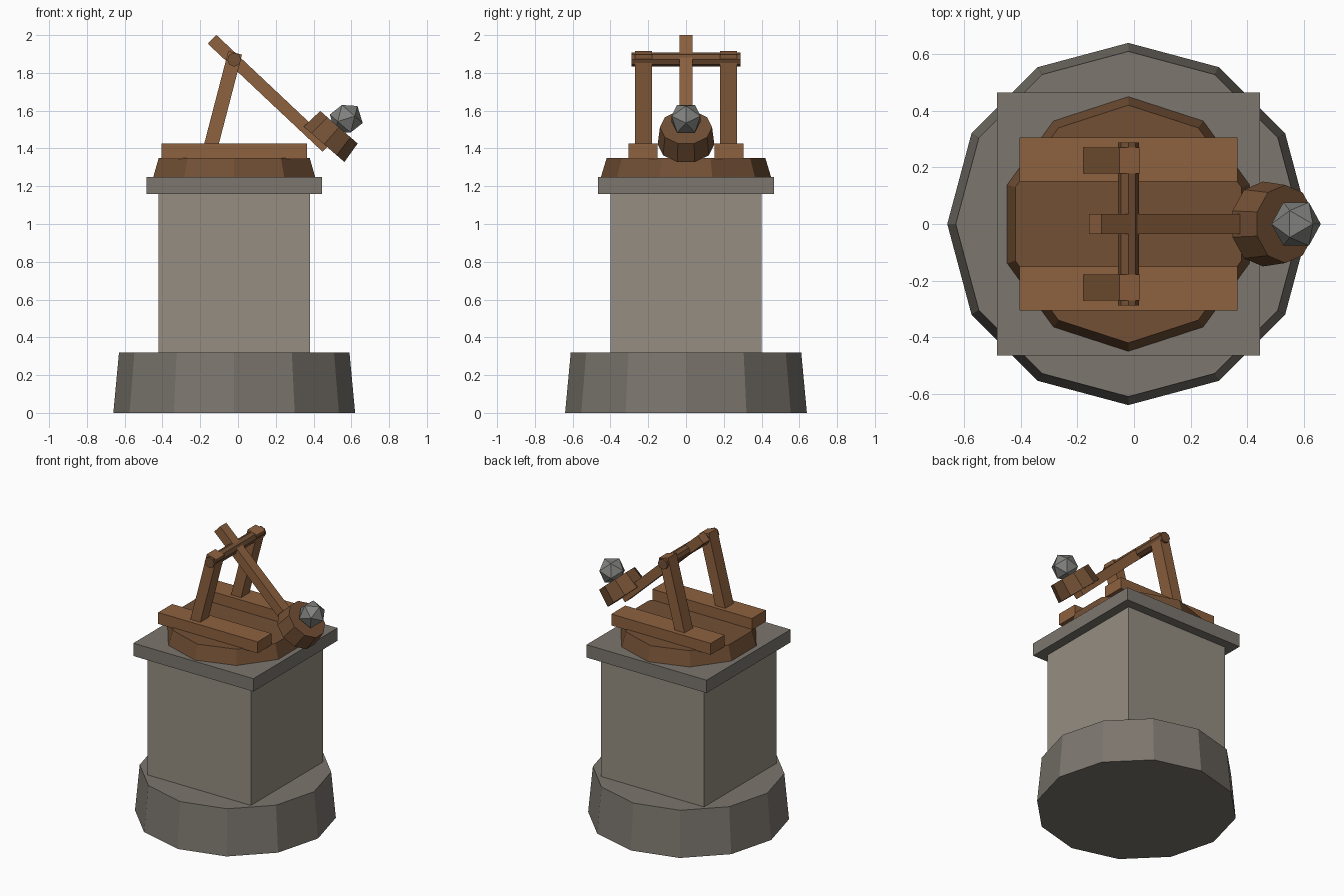
import bpy
from math import radians, atan2, hypot
from mathutils import Vector, Matrix

if "Cube" in bpy.data.objects:
    bpy.data.objects.remove(bpy.data.objects["Cube"])

CX = -0.02  # tower axis


def material(name, rgb):
    m = bpy.data.materials.new(name)
    m.diffuse_color = (*rgb, 1)
    m.use_nodes = True
    m.node_tree.nodes["Principled BSDF"].inputs["Base Color"].default_value = m.diffuse_color
    return m


BASE = material("dark_stone", (0.20, 0.18, 0.155))
STONE = material("pale_stone", (0.30, 0.27, 0.22))
WOOD = material("wood", (0.27, 0.12, 0.05))
DARK = material("dark_wood", (0.17, 0.08, 0.035))
IRON = material("shot_grey", (0.22, 0.22, 0.21))


def finish(name, mat):
    ob = bpy.context.object
    ob.name = name
    ob.data.materials.append(mat)
    return ob


def box(name, centre, size, mat, tilt=0):
    bpy.ops.mesh.primitive_cube_add(size=1)
    ob = finish(name, mat)
    ob.data.transform(Matrix.Diagonal((*size, 1)))
    ob.location = centre
    ob.rotation_euler.y = tilt
    return ob


def beam(name, a, b, width, depth, mat):
    """Square-cut beam between two points in an xz plane."""
    a, b = Vector(a), Vector(b)
    d = b - a
    return box(name, (a + b) / 2, (width, depth, d.length), mat, atan2(d.x, d.z))


def drum(name, centre, sides, r1, r2, height, mat, rot=(0, 0, 0)):
    bpy.ops.mesh.primitive_cone_add(vertices=sides, radius1=r1, radius2=r2,
                                    depth=height, location=centre, rotation=rot)
    return finish(name, mat)


# Stone tower
drum("tower_base", (CX, 0, 0.16), 12, 0.64, 0.61, 0.32, BASE)
box("tower_shaft", (CX, 0, 0.74), (0.80, 0.80, 0.84), STONE)
box("tower_cap", (CX, 0, 1.205), (0.93, 0.93, 0.09), BASE)

# Turntable
drum("turntable", (CX, 0, 1.30), 10, 0.45, 0.42, 0.10, DARK)

# Rails and leaning uprights on both sides
for side, s in (("front", -1), ("back", 1)):
    box(side + "_rail", (CX, s * 0.2275, 1.385), (0.77, 0.155, 0.08), WOOD)
    beam(side + "_upright", (-0.144, s * 0.225, 1.41), (-0.015, s * 0.225, 1.906),
         0.075, 0.092, WOOD)

# Axle and throwing arm
drum("axle", (CX, 0, 1.87), 8, 0.037, 0.037, 0.575, DARK, (radians(90), 0, 0))
beam("throwing_arm", (-0.1375, 0, 1.978), (0.470, 0, 1.406), 0.065, 0.07, WOOD)

# Bucket and shot share the arm's tilt
tilt = radians(41)
drum("bucket", (0.495, 0, 1.467), 10, 0.15, 0.138, 0.12, DARK, (0, tilt, 0))
bpy.ops.mesh.primitive_ico_sphere_add(subdivisions=1, radius=0.09,
                                      location=(0.573, 0, 1.557), rotation=(0, tilt, 0))
finish("shot", IRON)
